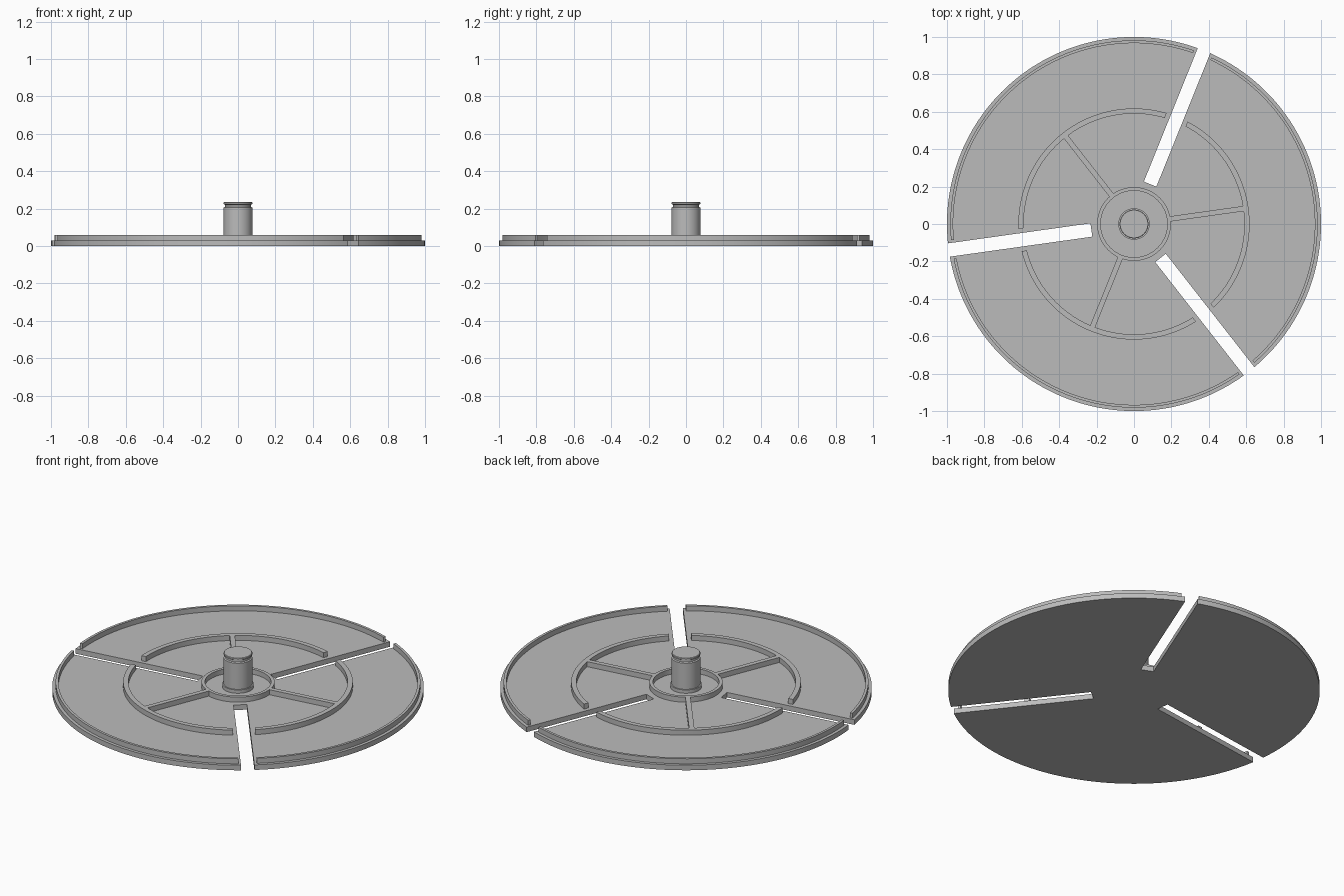
import bpy, bmesh
from math import sin, cos, asin, radians, pi

cube = bpy.data.objects.get("Cube")
if cube:
    bpy.data.objects.remove(cube, do_unlink=True)

grey = bpy.data.materials.new("plain grey")
grey.use_nodes = True
colour = (0.5, 0.5, 0.5, 1)
grey.diffuse_color = colour
grey.node_tree.nodes["Principled BSDF"].inputs["Base Color"].default_value = colour

SLOTS = [radians(a) for a in (68, 188, 308)]
THIRD = 2 * pi / 3
FLOOR, TOP = 0.03, 0.06


def finish(name, bm):
    bmesh.ops.recalc_face_normals(bm, faces=bm.faces)
    mesh = bpy.data.meshes.new(name)
    bm.to_mesh(mesh)
    bm.free()
    obj = bpy.data.objects.new(name, mesh)
    bpy.context.collection.objects.link(obj)
    mesh.materials.append(grey)
    bpy.ops.object.select_all(action='DESELECT')
    obj.select_set(True)
    bpy.context.view_layer.objects.active = obj
    bpy.ops.object.shade_smooth_by_angle(angle=radians(30))
    return obj


def prism(name, outline, z0, z1):
    bm = bmesh.new()
    face = bm.faces.new([bm.verts.new((x, y, z0)) for x, y in outline])
    grown = bmesh.ops.extrude_face_region(bm, geom=[face], use_keep_orig=True)
    for v in grown["geom"]:
        if isinstance(v, bmesh.types.BMVert):
            v.co.z = z1
    return finish(name, bm)


def arc(r, half_gap, slot, n=48):
    """Points between one slot and the next, kept half_gap from slot centre lines."""
    a = asin(half_gap / r)
    start, sweep = slot + a, THIRD - 2 * a
    return [(r * cos(start + sweep * i / n), r * sin(start + sweep * i / n))
            for i in range(n + 1)]


def lathe(name, profile, closed=False, n=64):
    bm = bmesh.new()
    rings = [[bm.verts.new((r * cos(2 * pi * i / n), r * sin(2 * pi * i / n), z))
              for i in range(n)] for r, z in profile]
    pairs = list(zip(rings, rings[1:])) + ([(rings[-1], rings[0])] if closed else [])
    for a, b in pairs:
        for i in range(n):
            j = (i + 1) % n
            bm.faces.new((a[i], a[j], b[j], b[i]))
    if not closed:
        bm.faces.new(rings[0])
        bm.faces.new(rings[-1])
    return finish(name, bm)


# Slotted disc
half_slot = 0.036
outline = []
for s in SLOTS:
    for side in (-1, 1):
        outline.append((0.23 * cos(s) - side * half_slot * sin(s),
                        0.23 * sin(s) + side * half_slot * cos(s)))
    outline += arc(1.0, half_slot, s, 64)
prism("slotted_disc", outline, 0, FLOOR)

for k, s in enumerate(SLOTS, 1):
    # Raised outer lip and middle ring segments
    for name, r0, r1, gap in (("outer_lip", 0.967, 0.982, 0.05),
                              ("middle_ring", 0.59, 0.618, 0.06)):
        prism(f"{name}_{k}", arc(r1, gap, s) + arc(r0, gap, s)[::-1], FLOOR, TOP)
    # Radial rib halfway between slots
    a, w = s + THIRD / 2, 0.014
    corners = ((0.185, -w), (0.595, -w), (0.595, w), (0.185, w))
    prism(f"radial_rib_{k}", [(r * cos(a) - t * sin(a), r * sin(a) + t * cos(a))
                              for r, t in corners], FLOOR, TOP)

# Hub ring and central peg with collar and groove
lathe("hub_ring", [(0.178, FLOOR), (0.197, FLOOR), (0.197, TOP), (0.178, TOP)], closed=True)
lathe("central_peg", [(0.084, FLOOR), (0.084, 0.05), (0.077, 0.05), (0.077, 0.205),
                      (0.07, 0.209), (0.07, 0.22), (0.077, 0.224),
                      (0.077, 0.232), (0.074, 0.235)])
